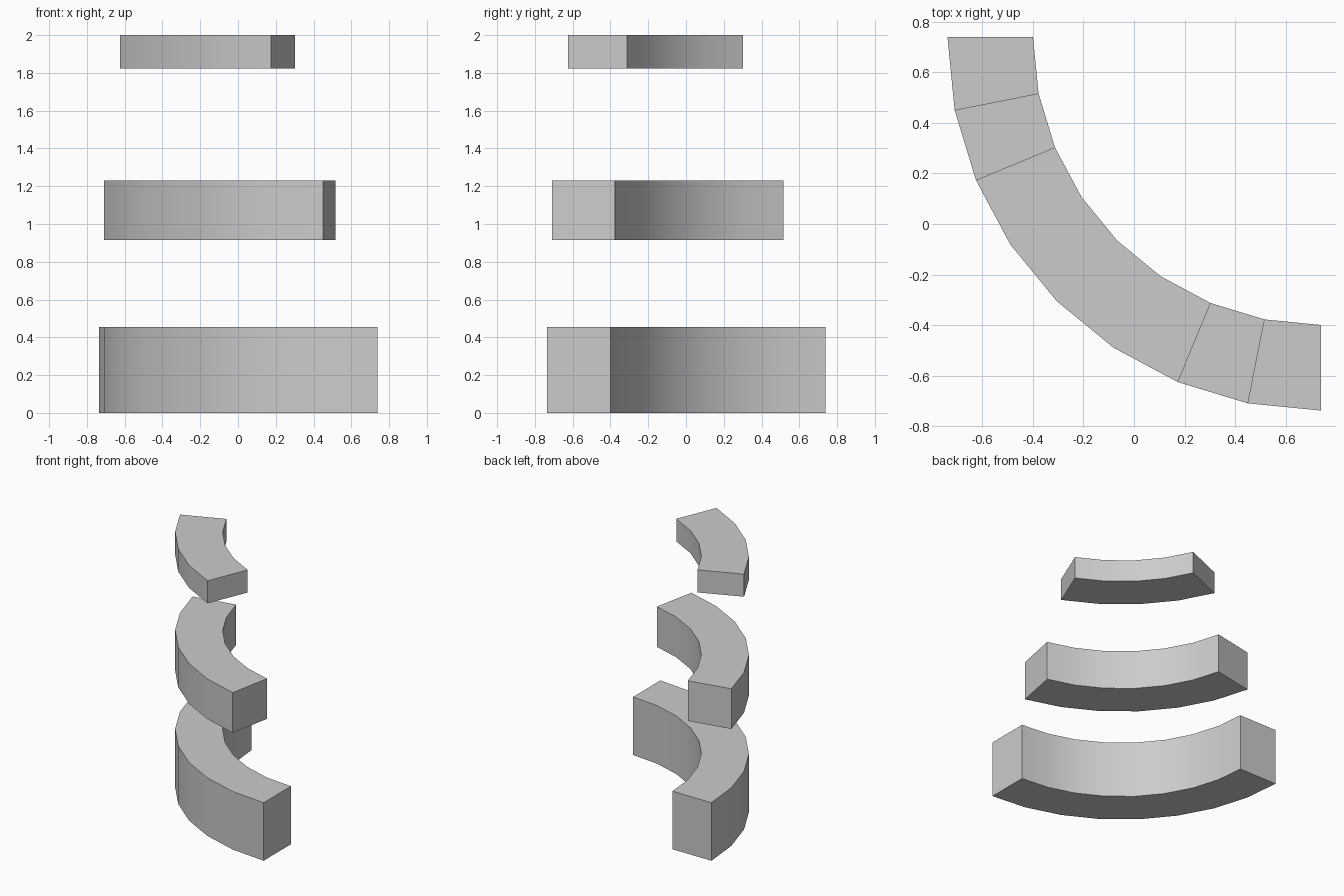
import bpy
import bmesh
from math import sin, cos, radians

if "Cube" in bpy.data.objects:
    bpy.data.objects.remove(bpy.data.objects["Cube"])

CENTRE, R_OUT, R_IN = 0.738, 1.475, 1.137
STEP = 11.25  # degrees per segment; a full quarter ring has 8


def arc_block(name, skip, z0, z1):
    """Curved block on the shared quarter ring, trimmed by `skip` segments at each end."""
    angles = [radians(180 + STEP * i) for i in range(skip, 9 - skip)]
    bm = bmesh.new()
    ring = [(r, a) for r, seq in ((R_OUT, angles), (R_IN, angles[::-1])) for a in seq]
    base = bm.faces.new([bm.verts.new((CENTRE + r * cos(a), CENTRE + r * sin(a), z0))
                         for r, a in ring])
    # Extrude the footprint upward, keeping the bottom closed
    top = bmesh.ops.extrude_face_region(bm, geom=[base], use_keep_orig=True)["geom"]
    bmesh.ops.translate(bm, vec=(0, 0, z1 - z0),
                        verts=[v for v in top if isinstance(v, bmesh.types.BMVert)])
    bmesh.ops.recalc_face_normals(bm, faces=bm.faces)
    mesh = bpy.data.meshes.new(name)
    bm.to_mesh(mesh)
    bm.free()
    obj = bpy.data.objects.new(name, mesh)
    bpy.context.collection.objects.link(obj)
    bpy.ops.object.select_all(action='DESELECT')
    obj.select_set(True)
    bpy.context.view_layer.objects.active = obj
    bpy.ops.object.shade_smooth_by_angle(angle=radians(30))


# Three floating tiers, shorter and thinner toward the top
arc_block("lower_arc", 0, 0.0, 0.455)
arc_block("middle_arc", 1, 0.915, 1.23)
arc_block("upper_arc", 2, 1.823, 2.0)
